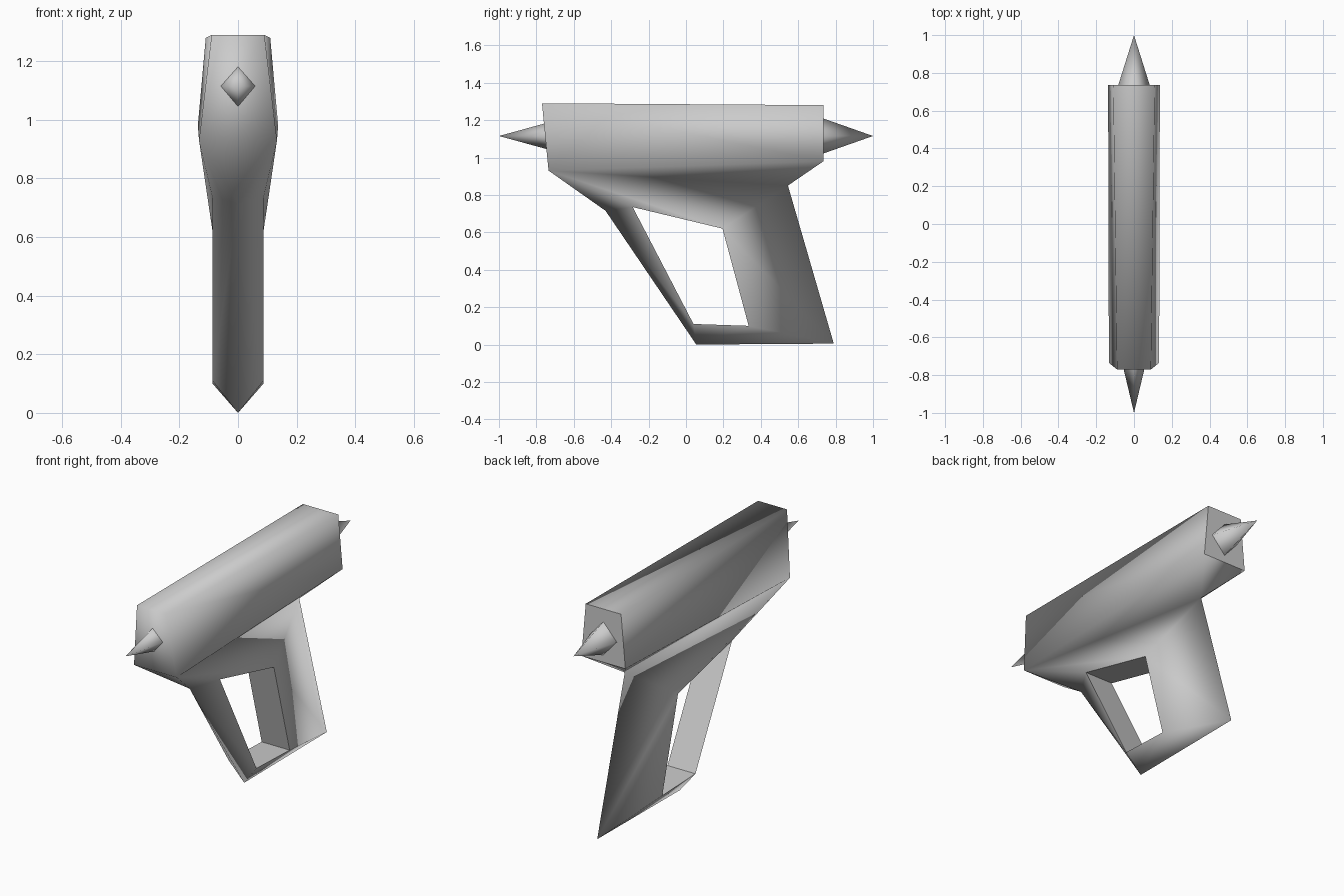
import bpy, bmesh

cube = bpy.data.objects.get("Cube")
if cube:
    bpy.data.objects.remove(cube, do_unlink=True)

grey = bpy.data.materials.new("plain grey")
grey.use_nodes = True
colour = (0.6, 0.6, 0.6, 1)
grey.diffuse_color = colour
grey.node_tree.nodes["Principled BSDF"].inputs["Base Color"].default_value = colour


def finish(bm, name):
    bmesh.ops.recalc_face_normals(bm, faces=bm.faces)
    mesh = bpy.data.meshes.new(name)
    bm.to_mesh(mesh)
    bm.free()
    mesh.materials.append(grey)
    obj = bpy.data.objects.new(name, mesh)
    bpy.context.collection.objects.link(obj)


# Corner points of the left half; points with x = 0 form the keel
points = {
    "top_front": (0.09, -0.77, 1.29), "top_back": (0.11, 0.735, 1.28),
    "low_front": (0.133, -0.735, 0.93), "low_back": (0.137, 0.735, 0.98),
    "hole_1": (0.087, -0.285, 0.735), "hole_2": (0.087, 0.195, 0.62),
    "hole_3": (0.087, 0.335, 0.10), "hole_4": (0.087, 0.04, 0.11),
    "keel_1": (0, -0.43, 0.715), "keel_2": (0, 0.055, 0),
    "keel_3": (0, 0.79, 0.005), "keel_4": (0, 0.545, 0.85),
}

# Faces on one side, mirrored to the other
sides = [
    # barrel flank and its tucked-in underside
    "top_front top_back low_back low_front", "low_front low_back keel_4",
    # web between barrel and window
    "low_front keel_4 hole_2", "low_front hole_2 hole_1", "low_front hole_1 keel_1",
    # front guard, foot and grip
    "keel_1 hole_1 hole_4 keel_2", "keel_2 hole_4 hole_3 keel_3",
    "keel_3 hole_3 hole_2", "keel_3 hole_2 keel_4",
]
# Edges bridged straight across to their mirror image; True gives a crisp flat face
bridges = [
    ("top_front top_back", False), ("top_front low_front", False),
    ("top_back low_back", True), ("low_front keel_1", False),
    ("low_back keel_4", False), ("hole_1 hole_2", True),
    ("hole_2 hole_3", True), ("hole_3 hole_4", True), ("hole_4 hole_1", True),
]

# Body: barrel, grip and guard as one skin
bm = bmesh.new()
left = {n: bm.verts.new(p) for n, p in points.items()}
right = {n: v if v.co.x == 0 else bm.verts.new((-v.co.x, v.co.y, v.co.z))
         for n, v in left.items()}
for names in sides:
    for half in (left, right):
        bm.faces.new([half[n] for n in names.split()]).smooth = True
for names, crisp in bridges:
    a, b = names.split()
    loop = list(dict.fromkeys([left[a], left[b], right[b], right[a]]))
    face = bm.faces.new(loop)
    face.smooth = not crisp
    if crisp:
        for edge in face.edges:
            edge.smooth = False
finish(bm, "gun_body")


# Four-sided spikes at the muzzle and the tail
def spike(name, tip_y, base_y, half_width, half_height):
    z = 1.115
    bm = bmesh.new()
    tip = bm.verts.new((0, tip_y, z))
    ring = [bm.verts.new((x, base_y, z + h)) for x, h in
            ((half_width, 0), (0, half_height), (-half_width, 0), (0, -half_height))]
    for i in range(4):
        bm.faces.new((tip, ring[i], ring[(i + 1) % 4])).smooth = True
    base = bm.faces.new(ring)
    for edge in base.edges:
        edge.smooth = False
    finish(bm, name)


spike("front_spike", -1, -0.73, 0.064, 0.074)
spike("back_spike", 1, 0.73, 0.085, 0.095)
